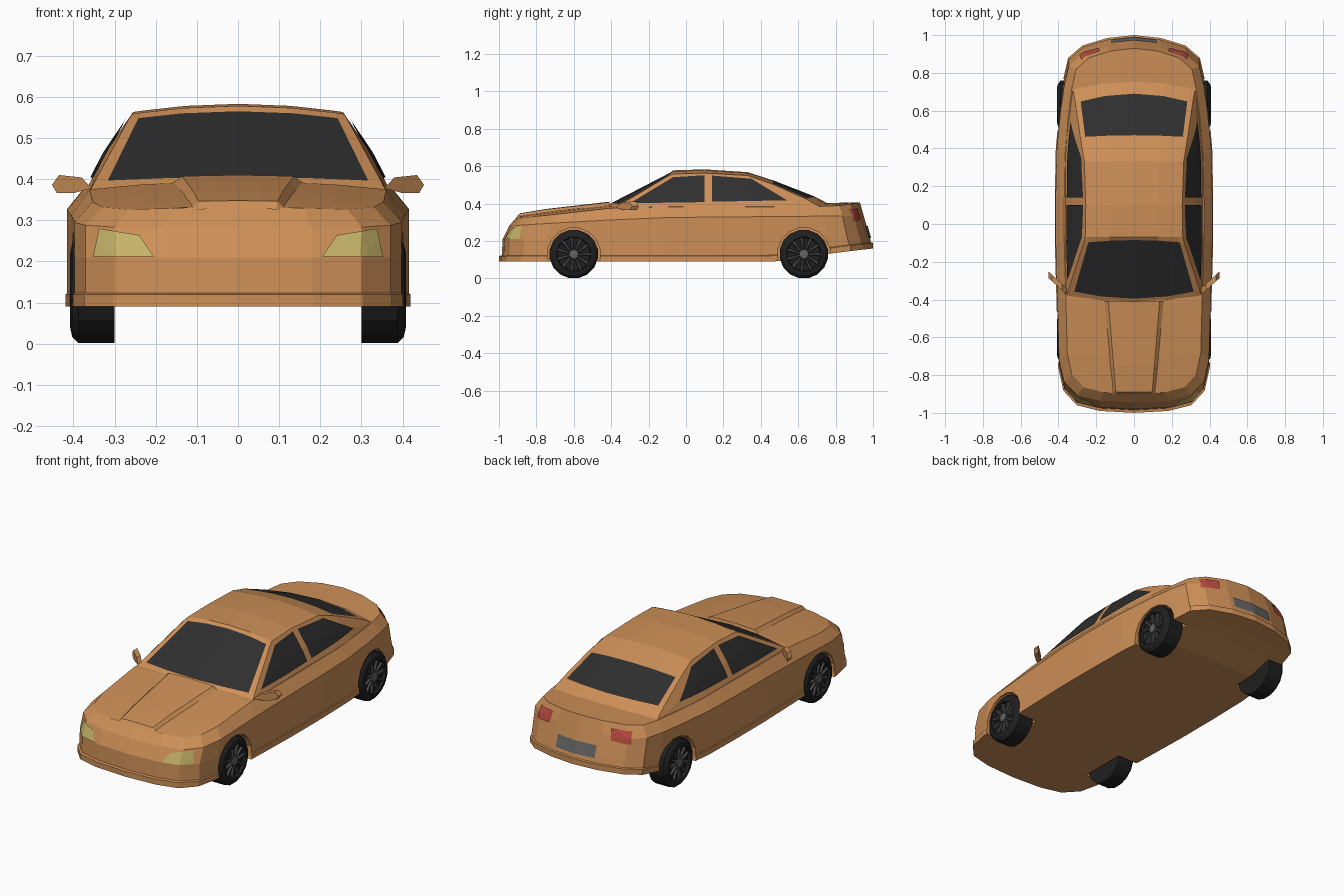
import bpy, bmesh, math
from mathutils import Vector
from mathutils.bvhtree import BVHTree

if "Cube" in bpy.data.objects:
    bpy.data.objects.remove(bpy.data.objects["Cube"])


def mat(name, r, g, b):
    m = bpy.data.materials.new(name)
    m.diffuse_color = (r, g, b, 1)
    m.use_nodes = True
    m.node_tree.nodes["Principled BSDF"].inputs["Base Color"].default_value = m.diffuse_color
    return m


PAINT = mat("copper paint", .61, .275, .095)
GLASS = mat("dark glass", .028, .028, .028)
TYRE = mat("black rubber", .014, .014, .014)
RIM = mat("dark rim metal", .07, .07, .07)
GREY = mat("grey metal", .13, .13, .13)
LAMP = mat("yellow lamp", .56, .45, .14)
RED = mat("red lamp", .50, .07, .055)


def lerp(table, t):
    if t <= table[0][0]:
        return table[0][1]
    for (a, u), (b, v) in zip(table, table[1:]):
        if t <= b:
            return u + (v - u) * (t - a) / (b - a)
    return table[-1][1]


def finish(name, bm, *mats):
    bmesh.ops.remove_doubles(bm, verts=bm.verts, dist=1e-4)
    bmesh.ops.recalc_face_normals(bm, faces=bm.faces)
    me = bpy.data.meshes.new(name)
    bm.to_mesh(me)
    bm.free()
    for m in mats:
        me.materials.append(m)
    ob = bpy.data.objects.new(name, me)
    bpy.context.collection.objects.link(ob)
    return ob


def loft(bm, rows, closed=False, rule=None):
    """Skin a list of equal point rows; rule(i, j) picks the material slot."""
    vs = [[bm.verts.new(p) for p in r] for r in rows]
    n = len(rows[0])
    for i in range(len(vs) - 1):
        for j in range(n if closed else n - 1):
            k = (j + 1) % n
            f = bm.faces.new((vs[i][j], vs[i][k], vs[i + 1][k], vs[i + 1][j]))
            f.material_index = rule(i, j) if rule else 0
    return vs


def mirrored(half):
    """Complete a half row that ends on x = 0."""
    return half + [(-x, y, z) for x, y, z in reversed(half) if x > 1e-9]


# lower body: plan outline carried up through several height levels
OUTLINE = [(0, -.985), (.18, -.975), (.30, -.945), (.37, -.87), (.397, -.75),
           (.405, -.45), (.415, -.1), (.415, .15), (.41, .4), (.39, .62),
           (.37, .77), (.345, .88), (.27, .945), (.14, .985), (0, 1.0)]
EDGE = [(-.9, .31), (-.75, .335), (-.4, .375), (0, .385), (.7, .38), (.93, .385)]
FLOOR = [(-1, .09), (.6, .09), (.78, .135), (1, .16)]
SHOULDER = [(-1, .28), (-.75, .295), (-.2, .325), (1, .335)]


def top_z(x, y):
    return lerp(EDGE, y) + .022 * (1 - min(1, abs(x) / .37) ** 2)


def body_ring(x, y):
    def at(fx, front, rear, z=None):
        px, py = x * fx, y * (front if y < 0 else rear)
        return (px, py, top_z(px, py) if z is None else z)
    zb, zs = lerp(FLOOR, y), lerp(SHOULDER, y)
    half = [at(fx, 1.015, 1, zb) for fx in (.5, 1.01)]
    half += [at(1.01, 1.015, 1, zb + .03), at(1, 1, .99, zb + .033),
             at(1, .995, .98, max(.21, zb + .07)), at(1, .96, .95, zs)]
    half += [at(fx, .915, .93) for fx in (.89, .6, .3, 0)]
    return half + [(-a, b, c) for a, b, c in reversed(half[:-1])]


bm = bmesh.new()
loft(bm, [body_ring(x, y) for x, y in OUTLINE], closed=True)
body = finish("lower_body", bm, PAINT)

# wheel arches cut from the body
AXLES = (-.60, .63)
bm = bmesh.new()
for y in AXLES:
    for s in (-1, 1):
        ring = [(math.cos(a) * .142, math.sin(a) * .142)
                for a in (2 * math.pi * (k + .5) / 16 for k in range(16))]
        vs = loft(bm, [[(s * x, y + u, .13 + v) for u, v in ring] for x in (.285, .55)], True)
        for r in vs:
            bm.faces.new(r)
cutter = finish("arch_cutter", bm, PAINT)
cutter.hide_render = True
mod = body.modifiers.new("arches", 'BOOLEAN')
mod.operation, mod.object, mod.solver = 'DIFFERENCE', cutter, 'EXACT'
bpy.context.view_layer.objects.active = body
bpy.ops.object.modifier_apply(modifier=mod.name)
bpy.data.objects.remove(cutter)

# cabin rows: edge y, edge z, then y and z shift at the centre line
CABIN = [(-.40, .36, -.03, .025), (-.35, .395, -.045, .01), (-.10, .545, .015, .02),
         (-.07, .558, 0, .02), (.1, .563, 0, .02), (.33, .55, 0, .018),
         (.46, .505, .01, .018), (.64, .425, .05, .012), (.74, .37, .04, .02)]
TAPER = [(-.45, .96), (-.2, 1), (.4, 1), (.75, .88)]


def cabin_row(y, z, dy, dz):
    def wide(h):
        return (.362 - .6 * (h - .385)) * lerp(TAPER, y)
    zb = min(z, .37)
    zm = (zb + z) / 2
    half = [(wide(zb), y, zb), (wide(zm) + .08 * (z - zb) * .5, y, zm)]
    for f in (1, .91, .5, 0):
        c = 1 - f * f
        half.append((wide(z) * f, y + dy * c, z + dz * c))
    return mirrored(half)


bm = bmesh.new()
loft(bm, [cabin_row(*r) for r in CABIN],
     rule=lambda i, j: 1 if i in (1, 6) and 3 <= j <= 6 else 0)
cabin = finish("cabin", bm, PAINT, GLASS)


# thin plates laid on a surface by projecting a four-cornered patch
def plate(name, target, corners, axis, sign, material, both=True, n=8):
    tree = BVHTree.FromObject(target, bpy.context.evaluated_depsgraph_get())
    ray = Vector((0, 0, 0))
    ray[axis] = -sign
    bl, br, tr, tl = [Vector(c) for c in corners]
    rows = []
    for i in range(n + 1):
        row = []
        for j in range(n + 1):
            u, v = j / n, i / n
            p = (bl * (1 - u) + br * u) * (1 - v) + (tl * (1 - u) + tr * u) * v
            start = Vector((p.x, 0, p.y))
            if axis == 0:
                start = Vector((0, p.x, p.y))
            start[axis] = sign * 2
            hit = tree.ray_cast(start, ray)[0] or start + ray * 1.1
            row.append(tuple(hit - ray * .006))
        rows.append(row)
    bm = bmesh.new()
    loft(bm, rows)
    if both:
        loft(bm, [[(-x, y, z) for x, y, z in r] for r in rows])
    ob = finish(name, bm, material)
    return ob


bpy.context.view_layer.update()
plate("front_side_windows", cabin, [(-.30, .402), (.10, .408), (.10, .552), (-.07, .541)], 0, 1, GLASS)
plate("rear_side_windows", cabin, [(.14, .41), (.54, .418), (.35, .533), (.14, .55)], 0, 1, GLASS)
plate("headlights", body, [(.205, .212), (.352, .212), (.338, .28), (.24, .264)], 1, -1, LAMP)
plate("tail_lights", body, [(.19, .315), (.29, .305), (.28, .37), (.18, .375)], 1, 1, RED)
plate("rear_plate", body, [(-.12, .215), (.12, .215), (.12, .28), (-.12, .28)], 1, 1, GREY, False)

# hood scoop: raised bulge ending in a blunt front
bm = bmesh.new()
rows = []
for y, w in ((-.905, .115), (-.89, .12), (-.75, .135), (-.55, .155), (-.41, .17)):
    h = -.004 if y < -.9 else .014
    rows.append([(f * w, y, top_z(f * w, y) + (h if abs(f) < .9 else -.01))
                 for f in (-1, -.8, -.4, 0, .4, .8, 1)])
loft(bm, rows)
finish("hood_scoop", bm, PAINT)

# door mirrors, swept back toward the tips
SHAPE = [(.355, .378), (.38, .404), (.435, .41), (.452, .386), (.44, .366), (.40, .366)]
for s, side in ((-1, "left"), (1, "right")):
    bm = bmesh.new()
    vs = loft(bm, [[(s * x, -.37 + (x - .36) * .9 + d, z) for x, z in SHAPE]
                   for d in (0, .035)], True)
    for r in vs:
        bm.faces.new(r)
    finish(side + "_mirror", bm, PAINT)


# wheels: turned tyre, rim disc, spokes and hub
def turned(name, profile, s, y, n, material):
    bm = bmesh.new()
    loft(bm, [[(s * x, y + r * math.cos(a), .13 + r * math.sin(a))
               for a in (2 * math.pi * (k + .5) / n for k in range(n))]
              for x, r in profile], True)
    return finish(name, bm, material)


for y, end in zip(AXLES, ("front", "rear")):
    for s, side in ((-1, "left"), (1, "right")):
        tag = f"{end}_{side}_"
        turned(tag + "tyre", [(.30, 0), (.30, .131), (.388, .131), (.403, .115),
                              (.408, .092), (.39, .088), (.385, 0)], s, y, 16, TYRE)
        turned(tag + "hub", [(.386, .026), (.404, .024), (.407, 0)], s, y, 10, GREY)
        bm = bmesh.new()
        for k in range(11):
            a = 2 * math.pi * k / 11
            c, d = math.cos(a), math.sin(a)
            loft(bm, [[(s * x, y + r * c - w * d, .13 + r * d + w * c)
                       for x, w in ((.386, -t), (.400, -t * .6), (.400, t * .6), (.386, t))]
                      for r, t in ((.02, .005), (.089, .010))])
        finish(tag + "spokes", bm, RIM)
